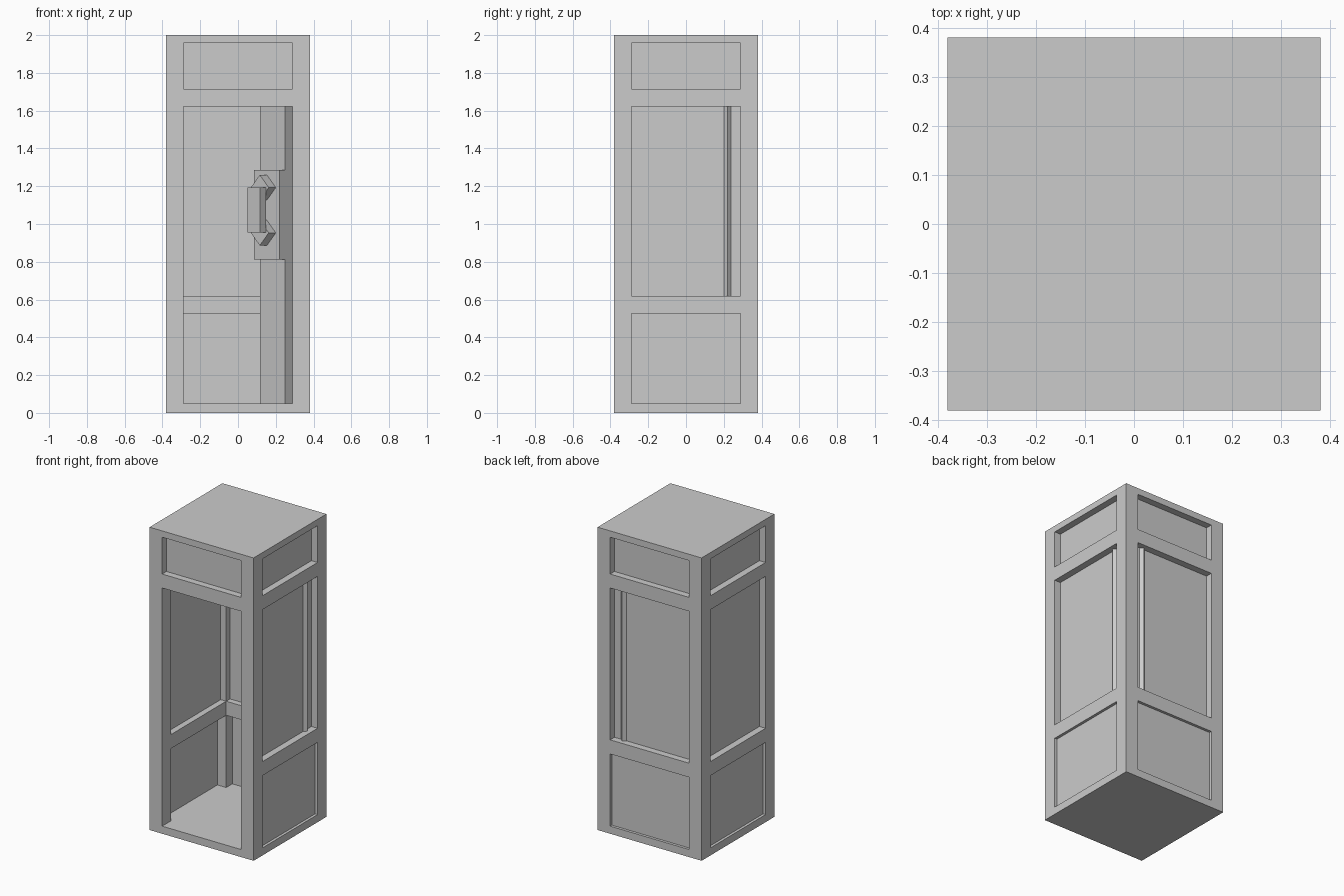
import bpy, bmesh
from math import radians, sqrt
from mathutils import Matrix, Vector

if "Cube" in bpy.data.objects:
    bpy.data.objects.remove(bpy.data.objects["Cube"])

OUT, H = 0.38, 0.288           # outer half width, opening half width
FLOOR, LOW_TOP, MID, MID_TOP, HEAD, HEAD_TOP = 0.05, 0.527, 0.62, 1.623, 1.715, 1.958


def box(name, lo, hi, matrix=None):
    """Axis-aligned box between two corners, optionally transformed."""
    lo, hi = Vector(lo), Vector(hi)
    bm = bmesh.new()
    bmesh.ops.create_cube(bm, size=1)
    bmesh.ops.transform(bm, verts=bm.verts,
                        matrix=Matrix.Translation((lo + hi) / 2) @ Matrix.Diagonal((*(hi - lo), 1)))
    if matrix:
        bmesh.ops.transform(bm, verts=bm.verts, matrix=matrix)
    mesh = bpy.data.meshes.new(name)
    bm.to_mesh(mesh)
    bm.free()
    obj = bpy.data.objects.new(name, mesh)
    bpy.context.collection.objects.link(obj)
    return obj


def cut(target, lo, hi, matrix=None):
    """Subtract a box from the target and remove the cutter."""
    cutter = box("cutter", lo, hi, matrix)
    cutter.hide_render = True
    mod = target.modifiers.new("cut", 'BOOLEAN')
    mod.operation, mod.solver, mod.object = 'DIFFERENCE', 'EXACT', cutter
    bpy.context.view_layer.objects.active = target
    bpy.ops.object.modifier_apply(modifier=mod.name)
    bpy.data.objects.remove(cutter)


# Booth frame: hollow room below a solid, recessed header
frame = box("booth_frame", (-OUT, -OUT, 0), (OUT, OUT, 2))
cut(frame, (-H, -H, FLOOR), (H, H, MID_TOP))
walls = {"front": 0, "right": 90, "back": 180, "left": 270}
for side, angle in walls.items():
    turn = Matrix.Rotation(radians(angle), 4, 'Z')
    cut(frame, (-H, -0.6, HEAD), (H, -0.335, HEAD_TOP), turn)
    if side == "front":        # doorway
        cut(frame, (-H, -0.6, FLOOR), (H, -0.2, MID_TOP), turn)
        continue
    cut(frame, (-H, -0.6, FLOOR), (H, -0.2, LOW_TOP), turn)
    cut(frame, (-H, -0.6, MID), (H, -0.2, MID_TOP), turn)
    # Window pane and lower panel
    box(side + "_window", (-H, -0.335, MID), (H, -0.328, MID_TOP), turn)
    box(side + "_lower_panel", (-H, -0.362, FLOOR), (H, -0.352, LOW_TOP), turn)

# Corner parts: local x points to the back right corner, local y runs along the board
diag = Matrix.Rotation(radians(45), 4, 'Z')
box("corner_column", (0.258, -0.095, FLOOR), (0.406, 0.095, 1.65), diag)
box("telephone_plate", (0.216, -0.095, 0.813), (0.258, 0.095, 1.287), diag)
box("handset_grip", (0.118, -0.046, 0.955), (0.163, 0.046, 1.193), diag)
r = 0.067 / sqrt(2)
for name, z in (("handset_mouthpiece", 0.953), ("handset_earpiece", 1.193)):
    m = diag @ Matrix.Translation((0, 0, z)) @ Matrix.Rotation(radians(45), 4, 'X')
    box(name, (0.163, -r, -r), (0.217, r, r), m)
